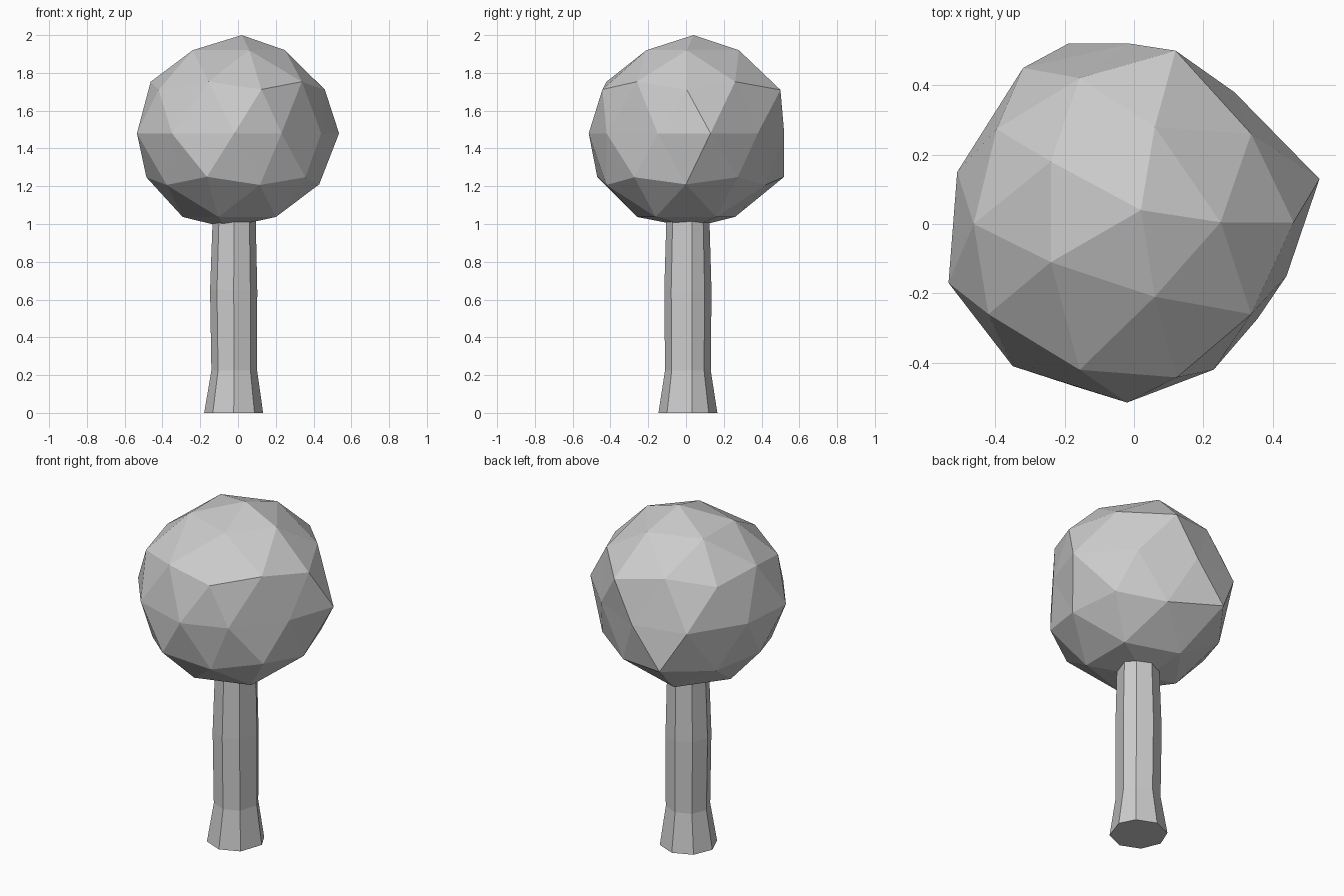
import bpy, bmesh, math
from mathutils import Vector

if "Cube" in bpy.data.objects:
    bpy.data.objects.remove(bpy.data.objects["Cube"])


def finish(bm, name):
    bmesh.ops.recalc_face_normals(bm, faces=bm.faces)
    mesh = bpy.data.meshes.new(name)
    bm.to_mesh(mesh)
    bm.free()
    obj = bpy.data.objects.new(name, mesh)
    bpy.context.collection.objects.link(obj)
    return obj


# crown: faceted ball, with some points nudged to look hand shaped
crown = bmesh.new()
bmesh.ops.create_icosphere(crown, subdivisions=2, radius=0.52)
for v in crown.verts:
    v.co += Vector((-0.02, 0.0, 1.48))
nudges = [
    (0.02, 0.04, 2.00), (-0.06, 0.03, 0.98),
    (0.25, 0.005, 1.92), (0.06, 0.28, 1.92), (-0.24, 0.18, 1.92),
    (-0.24, -0.11, 1.92), (0.06, -0.21, 1.92),
    (0.46, 0.005, 1.71), (0.12, 0.50, 1.71), (-0.42, -0.26, 1.71),
    (0.535, 0.13, 1.48), (0.29, 0.38, 1.48), (-0.01, 0.52, 1.48),
    (-0.32, 0.45, 1.48), (-0.51, 0.15, 1.48), (-0.535, -0.17, 1.48),
    (-0.35, -0.41, 1.48), (-0.02, -0.515, 1.48), (0.23, -0.42, 1.48),
    (0.44, -0.15, 1.48), (-0.19, 0.52, 1.25), (-0.165, -0.47, 1.25),
    (0.43, 0.0, 1.21),
]
base = [(v, v.co.copy()) for v in crown.verts]
for n in nudges:
    p = Vector(n)
    min(base, key=lambda b: (b[1] - p).length)[0].co = p
finish(crown, "crown")

# trunk: eight-sided post with a flared foot
trunk = bmesh.new()
profile = [(0.0, 0.156, -0.023), (0.225, 0.121, -0.02),
           (0.65, 0.125, -0.023), (1.06, 0.113, -0.02)]
SIDES = 8
rings = []
for z, r, cx in profile:
    ring = []
    for i in range(SIDES):
        a = 2 * math.pi * i / SIDES
        skew = 0.022 if i == 0 else 0.0
        ring.append(trunk.verts.new((cx + r * math.cos(a),
                                     0.01 + r * math.sin(a) + skew, z)))
    rings.append(ring)
for lo, hi in zip(rings, rings[1:]):
    for i in range(SIDES):
        j = (i + 1) % SIDES
        trunk.faces.new((lo[i], lo[j], hi[j], hi[i]))
trunk.faces.new(rings[0][::-1])
trunk.faces.new(rings[-1])
finish(trunk, "trunk")
